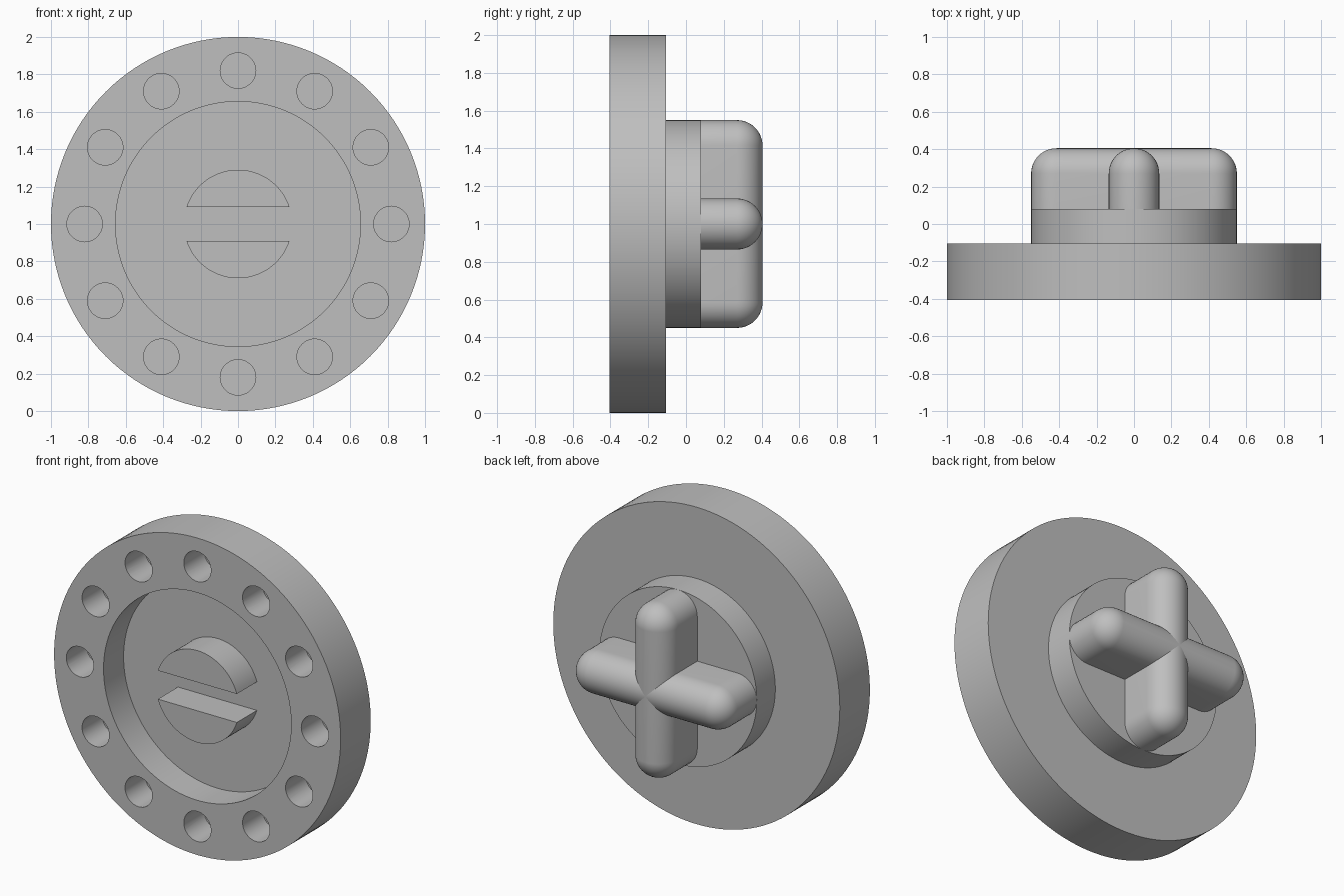
import bpy, bmesh, math
from mathutils import Matrix, Vector

cube = bpy.data.objects.get("Cube")
if cube:
    bpy.data.objects.remove(cube, do_unlink=True)

# Single grey material
grey = bpy.data.materials.new("plain_grey")
grey.use_nodes = True
colour = (0.52, 0.52, 0.52, 1)
grey.diffuse_color = colour
grey.node_tree.nodes["Principled BSDF"].inputs["Base Color"].default_value = colour

CENTRE_Z = 1.0
FRONT, FLOOR, REAR = -0.405, -0.205, -0.105
BOSS_REAR, TIP = 0.08, 0.405


def finish(name, bm):
    bmesh.ops.remove_doubles(bm, verts=bm.verts, dist=1e-5)
    bmesh.ops.recalc_face_normals(bm, faces=bm.faces)
    mesh = bpy.data.meshes.new(name)
    bm.to_mesh(mesh)
    bm.free()
    mesh.materials.append(grey)
    obj = bpy.data.objects.new(name, mesh)
    obj.location.z = CENTRE_Z
    bpy.context.collection.objects.link(obj)
    return obj


def smooth(obj):
    bpy.ops.object.select_all(action="DESELECT")
    obj.select_set(True)
    bpy.context.view_layer.objects.active = obj
    bpy.ops.object.shade_smooth_by_angle(angle=math.radians(35))


def loft(bm, rings):
    """Join closed loops of points and cap both ends."""
    loops = [[bm.verts.new(p) for p in ring] for ring in rings]
    n = len(loops[0])
    for a, b in zip(loops, loops[1:]):
        for i in range(n):
            j = (i + 1) % n
            bm.faces.new((a[i], a[j], b[j], b[i]))
    return loops


# Flanged disc: front recess and rear boss turned from one profile
profile = [(0, FLOOR), (0.655, FLOOR), (0.655, FRONT), (1, FRONT),
           (1, REAR), (0.55, REAR), (0.55, BOSS_REAR), (0, BOSS_REAR)]
bm = bmesh.new()
verts = [bm.verts.new((r, y, 0)) for r, y in profile]
edges = [bm.edges.new(pair) for pair in zip(verts, verts[1:])]
bmesh.ops.spin(bm, geom=verts + edges, cent=(0, 0, 0), axis=(0, 1, 0),
               angle=math.tau, steps=128, use_merge=False)
disc = finish("flanged_disc", bm)

# Ring of twelve blind holes
bm = bmesh.new()
for i in range(12):
    a = math.tau * i / 12
    place = Matrix.Translation((0.82 * math.cos(a), FRONT, 0.82 * math.sin(a)))
    bmesh.ops.create_cone(bm, cap_ends=True, segments=40, radius1=0.095,
                          radius2=0.095, depth=0.4,
                          matrix=place @ Matrix.Rotation(math.pi / 2, 4, "X"))
cutter = finish("hole_cutter", bm)
cutter.hide_render = True
mod = disc.modifiers.new("holes", "BOOLEAN")
mod.operation = "DIFFERENCE"
mod.solver = "EXACT"
mod.object = cutter
bpy.context.view_layer.objects.active = disc
bpy.ops.object.modifier_apply(modifier=mod.name)
bpy.data.objects.remove(cutter, do_unlink=True)
smooth(disc)

# Two half-round studs in the recess, split by a slot
for name, side in (("upper_stud", 1), ("lower_stud", -1)):
    bm = bmesh.new()
    start, steps, radius = math.asin(0.09 / 0.29), 40, 0.29
    angles = [start + (math.pi - 2 * start) * i / steps for i in range(steps + 1)]
    rings = [[(radius * math.cos(a), y, side * radius * math.sin(a)) for a in angles]
             for y in (FRONT, FLOOR + 0.01)]
    for loop in loft(bm, rings):
        bm.faces.new(loop)
    smooth(finish(name, bm))


# Cross handle: two bars with fully rounded ends and backs
def bar_ring(inset_radius, y, half, turn, steps=20):
    ring = []
    for side in (1, -1):
        for i in range(steps + 1):
            a = -math.pi / 2 + math.pi * i / steps
            p = Vector((side * (half + inset_radius * math.cos(a)), y,
                        side * inset_radius * math.sin(a)))
            ring.append(turn @ p)
    return ring


BAR_R = 0.135
for name, angle in (("handle_bar_horizontal", 0), ("handle_bar_vertical", math.pi / 2)):
    turn = Matrix.Rotation(angle, 3, "Y")
    half = 0.55 - BAR_R
    rings = [bar_ring(BAR_R, BOSS_REAR - 0.03, half, turn)]
    for i in range(13):
        t = math.pi / 2 * i / 12
        rings.append(bar_ring(BAR_R * math.cos(t), TIP - BAR_R + BAR_R * math.sin(t),
                              half, turn))
    bm = bmesh.new()
    bm.faces.new(loft(bm, rings)[0])
    smooth(finish(name, bm))
